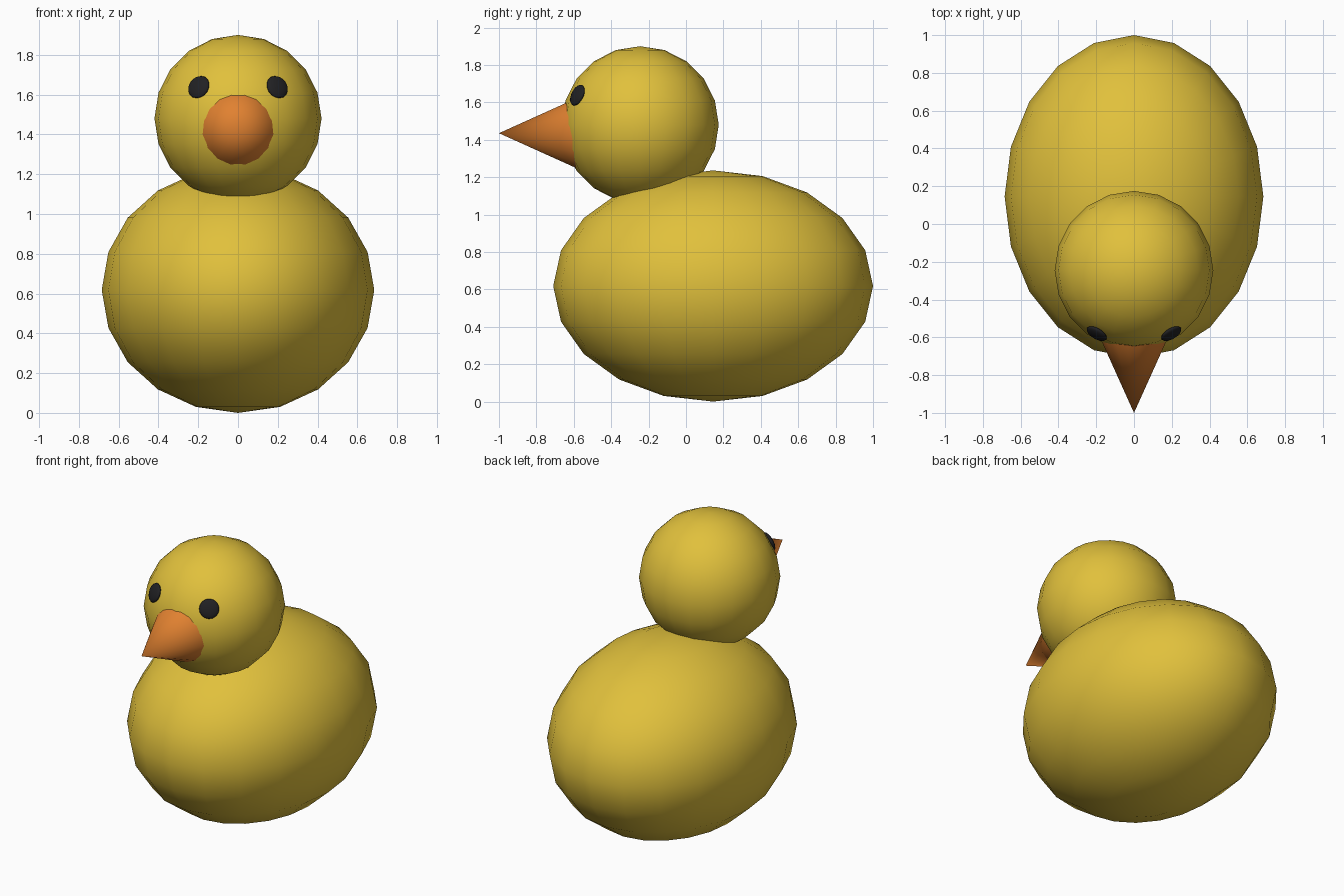
import bpy
from math import pi
from mathutils import Vector

cube = bpy.data.objects.get("Cube")
if cube:
    bpy.data.objects.remove(cube, do_unlink=True)


def material(name, rgb):
    mat = bpy.data.materials.new(name)
    mat.use_nodes = True
    mat.diffuse_color = (*rgb, 1)
    mat.node_tree.nodes["Principled BSDF"].inputs["Base Color"].default_value = (*rgb, 1)
    return mat


yellow = material("duckling_yellow", (0.75, 0.53, 0.045))
orange = material("beak_orange", (0.75, 0.22, 0.03))
black = material("eye_black", (0.015, 0.015, 0.017))


def finish(name, mat):
    obj = bpy.context.object
    obj.name = name
    obj.data.materials.append(mat)
    bpy.ops.object.shade_smooth()
    return obj


def ellipsoid(name, mat, centre, radii, segments=20, rotation=(0, 0, 0)):
    bpy.ops.mesh.primitive_uv_sphere_add(
        segments=segments, ring_count=segments // 2, radius=1,
        location=centre, rotation=rotation)
    bpy.context.object.scale = radii
    return finish(name, mat)


# Body and head
head_centre = Vector((0, -0.245, 1.48))
head_radius = 0.42
ellipsoid("body", yellow, (0, 0.145, 0.618), (0.685, 0.855, 0.618))
ellipsoid("head", yellow, head_centre, (head_radius,) * 3)

# Beak: cone pointing forward, its base sunk into the head
length = 0.45
bpy.ops.mesh.primitive_cone_add(
    vertices=16, radius1=0.46 * length, radius2=0, depth=length,
    location=(0, -1 + length / 2, 1.435), rotation=(pi / 2, 0, 0))
beak = finish("beak", orange)
beak.rotation_euler = (pi / 2, pi / 16, 0)
bpy.ops.object.shade_smooth_by_angle(angle=pi / 4)

# Eyes: flattened discs lying on the head surface
for side, name in ((1, "left_eye"), (-1, "right_eye")):
    normal = Vector((side * 0.2, -0.34, 0.16)).normalized()
    turn = normal.to_track_quat("Z", "Y").to_euler()
    ellipsoid(name, black, head_centre + normal * head_radius,
              (0.06, 0.06, 0.02), 16, turn)
